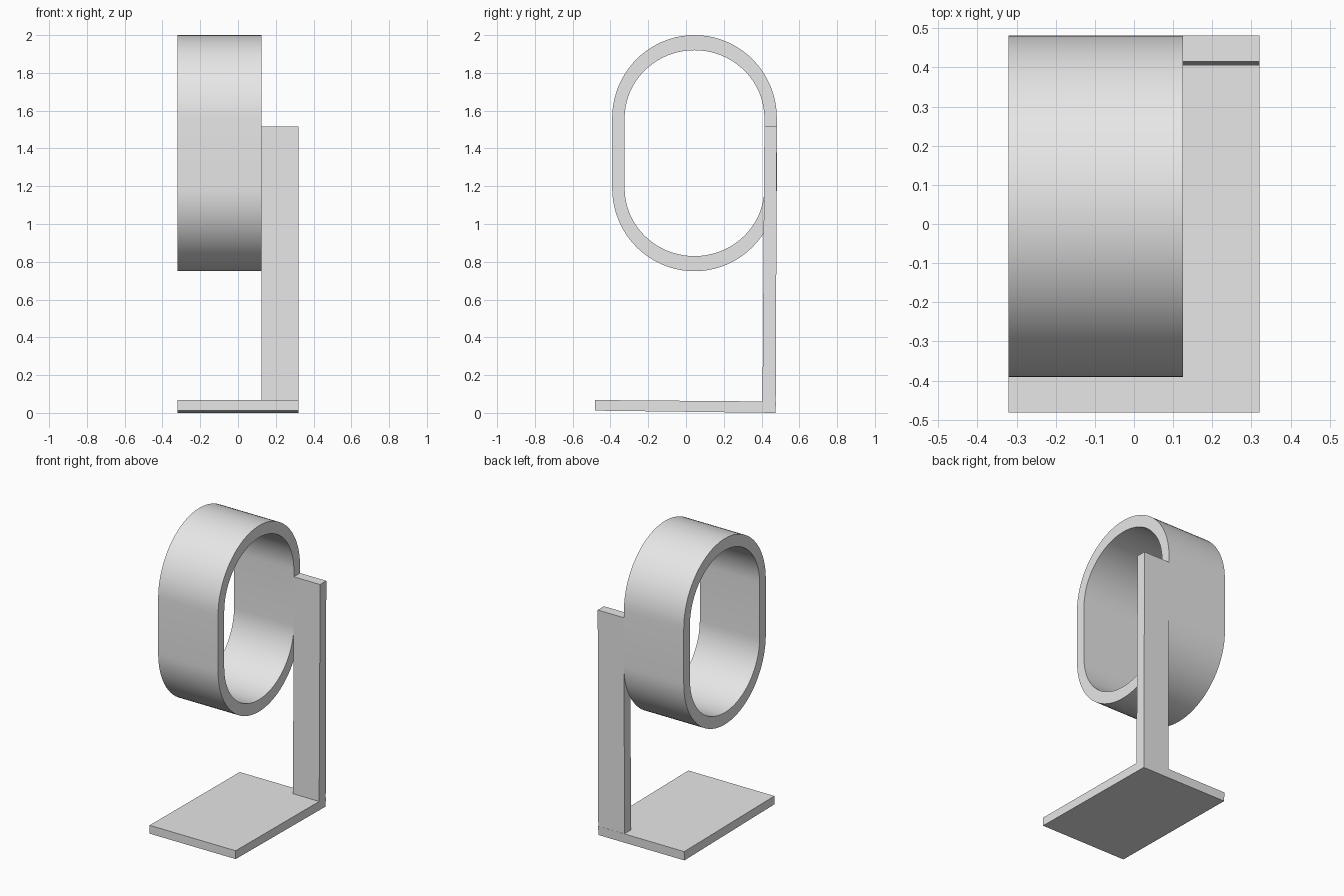
import bpy, bmesh
from math import sin, cos, pi

cube = bpy.data.objects.get("Cube")
if cube:
    bpy.data.objects.remove(cube, do_unlink=True)

grey = bpy.data.materials.new("light grey")
grey.use_nodes = True
colour = (0.8, 0.8, 0.8, 1)
grey.diffuse_color = colour
grey.node_tree.nodes["Principled BSDF"].inputs["Base Color"].default_value = colour


def finish(name, bm):
    bmesh.ops.recalc_face_normals(bm, faces=bm.faces)
    mesh = bpy.data.meshes.new(name)
    bm.to_mesh(mesh)
    bm.free()
    mesh.materials.append(grey)
    obj = bpy.data.objects.new(name, mesh)
    bpy.context.collection.objects.link(obj)
    return obj


def extrude_profile(name, profile, x0, x1):
    """Extrude a (y, z) outline along x."""
    bm = bmesh.new()
    face = bm.faces.new([bm.verts.new((x0, y, z)) for y, z in profile])
    made = bmesh.ops.extrude_face_region(bm, geom=[face])["geom"]
    verts = [v for v in made if isinstance(v, bmesh.types.BMVert)]
    bmesh.ops.translate(bm, verts=verts, vec=(x1 - x0, 0, 0))
    return finish(name, bm)


def stadium(half_width, arc_height, y_mid=0.045, z_low=1.19, z_high=1.56, steps=40):
    """Outline with rounded top and bottom and straight sides."""
    points = []
    for start, z in ((0, z_high), (pi, z_low)):
        for i in range(steps + 1):
            a = start + pi * i / steps
            points.append((y_mid + half_width * cos(a), z + arc_height * sin(a)))
    return points


# Slightly tilted base plate
extrude_profile("base_plate", [(-0.482, 0.012), (0.474, 0), (0.476, 0.06), (-0.482, 0.068)],
                -0.32, 0.32)

# Upright post, leaning back a little
extrude_profile("post", [(0.405, 0.05), (0.475, 0.05), (0.481, 1.515), (0.415, 1.515)],
                0.125, 0.32)

# Oval hoop joined to the side of the post
bm = bmesh.new()
loops = [[bm.verts.new((x, y, z)) for y, z in stadium(w, h)]
         for x, w, h in ((-0.32, 0.436, 0.44), (0.125, 0.436, 0.44),
                         (0.125, 0.37, 0.36), (-0.32, 0.37, 0.36))]
count = len(loops[0])
for k in range(4):
    a, b = loops[k], loops[(k + 1) % 4]
    for i in range(count):
        j = (i + 1) % count
        bm.faces.new((a[i], a[j], b[j], b[i]))
hoop = finish("hoop", bm)

bpy.ops.object.select_all(action='DESELECT')
hoop.select_set(True)
bpy.context.view_layer.objects.active = hoop
bpy.ops.object.shade_smooth_by_angle()
